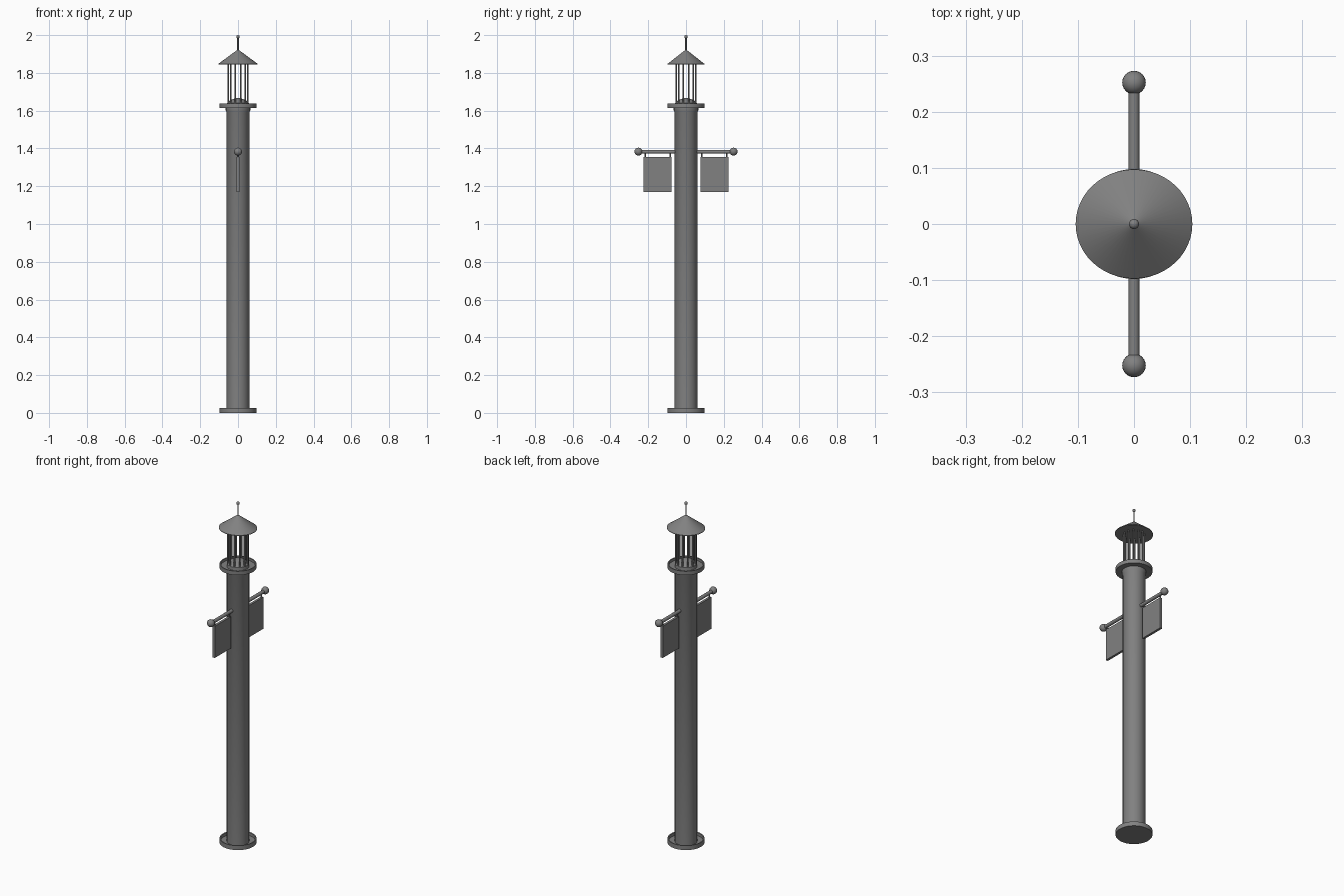
import bpy, math
from mathutils import Vector

if "Cube" in bpy.data.objects:
    bpy.data.objects.remove(bpy.data.objects["Cube"])

metal = bpy.data.materials.new("dark_metal")
metal.diffuse_color = (0.22, 0.22, 0.22, 1)
metal.use_nodes = True
metal.node_tree.nodes["Principled BSDF"].inputs["Base Color"].default_value = metal.diffuse_color


def finish(name):
    o = bpy.context.object
    o.name = name
    o.data.materials.append(metal)
    bpy.ops.object.shade_smooth_by_angle(angle=math.radians(35))
    return o


def rod(name, a, b, r, sides=12):
    a, b = Vector(a), Vector(b)
    bpy.ops.mesh.primitive_cylinder_add(vertices=sides, radius=r, depth=(b - a).length, location=(a + b) / 2)
    bpy.context.object.rotation_euler = (b - a).to_track_quat('Z', 'Y').to_euler()
    return finish(name)


def ball(name, p, r):
    bpy.ops.mesh.primitive_uv_sphere_add(segments=24, ring_count=12, radius=r, location=p)
    return finish(name)


def lathe(name, profile, n=48):
    # spin a (radius, height) outline around z
    verts = [(r * math.cos(2 * math.pi * i / n), r * math.sin(2 * math.pi * i / n), z)
             for r, z in profile for i in range(n)]
    faces = [(j * n + i, j * n + (i + 1) % n, (j + 1) * n + (i + 1) % n, (j + 1) * n + i)
             for j in range(len(profile) - 1) for i in range(n)]
    faces += [tuple(reversed(range(n))), tuple(range(len(verts) - n, len(verts)))]
    me = bpy.data.meshes.new(name)
    me.from_pydata(verts, [], faces)
    o = bpy.data.objects.new(name, me)
    bpy.context.collection.objects.link(o)
    bpy.ops.object.select_all(action='DESELECT')
    bpy.context.view_layer.objects.active = o
    o.select_set(True)
    return finish(name)


# column with base dish and collar
lathe("base", [(0.098, 0), (0.098, 0.026), (0.092, 0.026), (0.092, 0.008), (0.06, 0.008)])
lathe("column", [(0.06, 0.005), (0.06, 1.59), (0.065, 1.60), (0.065, 1.618)])
lathe("gallery", [(0.06, 1.614), (0.098, 1.614), (0.098, 1.637), (0.092, 1.637), (0.092, 1.622), (0.06, 1.622)])

# lantern: low dome, ring of bars, roof, finial
lathe("lantern_floor", [(0.06, 1.618), (0.058, 1.64), (0.045, 1.652), (0.025, 1.662), (0.004, 1.667)])
for i in range(12):
    a = math.radians(15 + 30 * i)
    x, y = 0.054 * math.cos(a), 0.054 * math.sin(a)
    rod("lantern_bar", (x, y, 1.62), (x, y, 1.853), 0.0045)
roof = lathe("roof", [(0.104, 1.845), (0.104, 1.848), (0.002, 1.923)])
roof.scale.y = 0.935
rod("finial_rod", (0, 0, 1.91), (0, 0, 1.99), 0.004)
ball("finial_ball", (0, 0, 1.991), 0.009)

# banner arms on both sides
for s in (-1, 1):
    rod("banner_arm", (0, s * 0.05, 1.382), (0, s * 0.252, 1.382), 0.01, 16)
    ball("arm_ball", (0, s * 0.252, 1.383), 0.021)
    bpy.ops.mesh.primitive_cube_add(size=1, location=(0, s * 0.151, 1.263))
    banner = finish("banner")
    banner.scale = (0.014, 0.148, 0.186)
    for y in (0.083, 0.217):
        rod("banner_hanger", (0, s * y, 1.352), (0, s * y, 1.382), 0.004)
